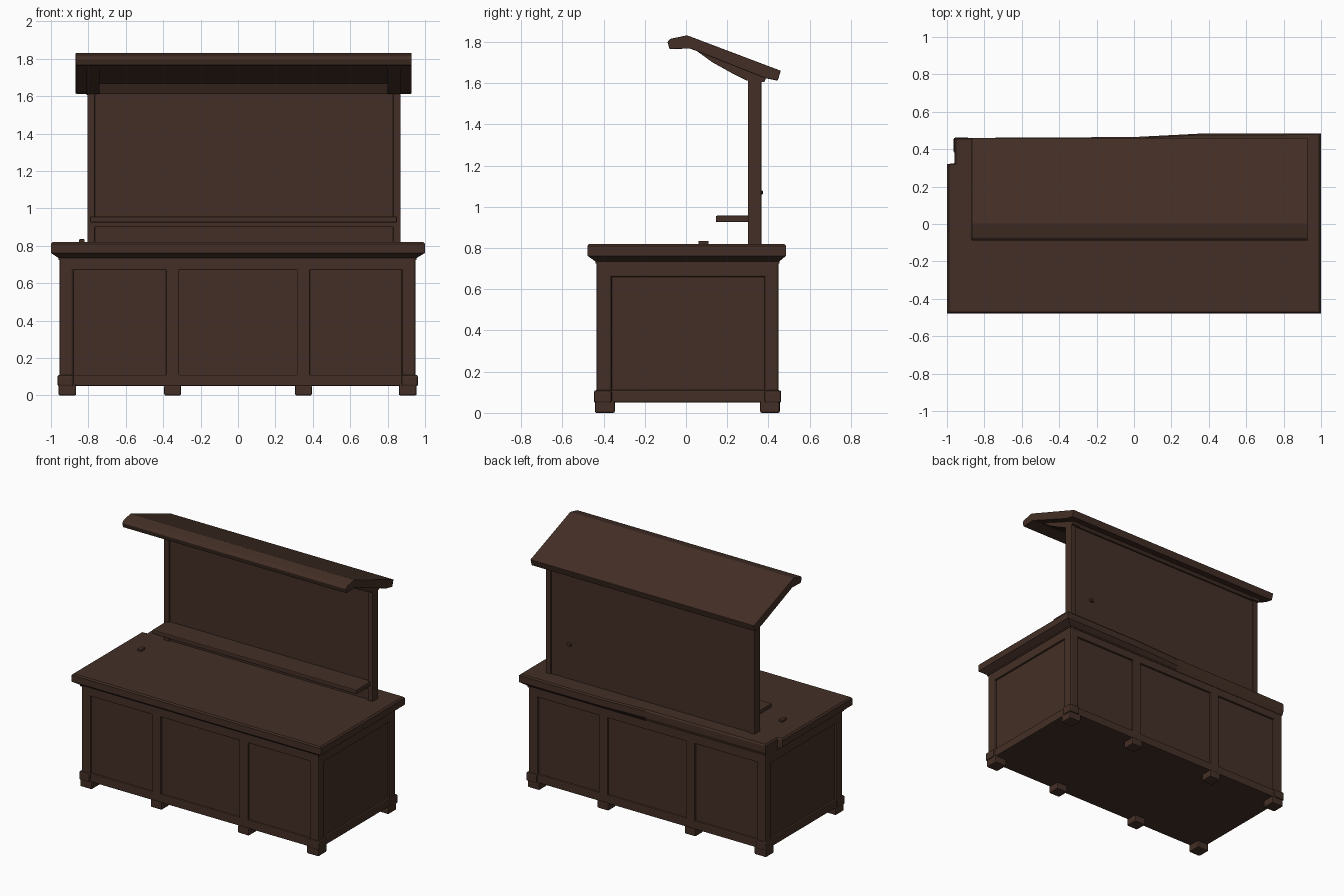
import bpy, bmesh

if "Cube" in bpy.data.objects:
    bpy.data.objects.remove(bpy.data.objects["Cube"])

wood = bpy.data.materials.new("dark brown wood")
wood.diffuse_color = (0.056, 0.028, 0.019, 1)
wood.use_nodes = True
wood.node_tree.nodes["Principled BSDF"].inputs["Base Color"].default_value = wood.diffuse_color


def finish(name, bm, bevel=0.0):
    bmesh.ops.recalc_face_normals(bm, faces=bm.faces)
    me = bpy.data.meshes.new(name)
    bm.to_mesh(me)
    bm.free()
    me.materials.append(wood)
    ob = bpy.data.objects.new(name, me)
    bpy.context.collection.objects.link(ob)
    if bevel:
        m = ob.modifiers.new("bevel", 'BEVEL')
        m.width = bevel
        m.segments = 2
    return ob


def box(name, x, y, z, bevel=0.006):
    """Box from (min, max) pairs."""
    bm = bmesh.new()
    bmesh.ops.create_cube(bm, size=1)
    for v in bm.verts:
        v.co = [a[0] if c < 0 else a[1] for a, c in zip((x, y, z), v.co)]
    return finish(name, bm, bevel)


def loft(name, rings, bevel=0.0):
    """Closed solid through rings with equal point counts."""
    bm = bmesh.new()
    rs = [[bm.verts.new(p) for p in r] for r in rings]
    n = len(rs[0])
    for a, b in zip(rs, rs[1:]):
        for i in range(n):
            j = (i + 1) % n
            bm.faces.new((a[i], a[j], b[j], b[i]))
    bm.faces.new(rs[0])
    bm.faces.new(rs[-1])
    return finish(name, bm, bevel)


def extrude_x(name, profile, x0, x1, bevel=0.0):
    return loft(name, [[(x, y, z) for y, z in profile] for x in (x0, x1)], bevel)


X0, X1, Y0, Y1 = -0.955, 0.95, -0.435, 0.45   # cabinet footprint
ZB, ZT = 0.05, 0.75
D = 0.014                                     # panel recess

# Cabinet core: its sides are the recessed panels
box("cabinet_core", (X0 + D, X1 - D), (Y0 + D, Y1 - D), (ZB, ZT), 0)

# Corner posts, corner base blocks and corner feet
for sx, xs in (("left", (X0, X0 + 0.075)), ("right", (X1 - 0.075, X1))):
    for sy, ys in (("front", (Y0, Y0 + 0.075)), ("back", (Y1 - 0.07, Y1))):
        tag = f"{sx}_{sy}"
        box("corner_post_" + tag, xs, ys, (ZB, ZT), 0.012)
        xo = (xs[0] - 0.01, xs[1]) if sx == "left" else (xs[0], xs[1] + 0.012)
        yo = (ys[0] - 0.012, ys[1]) if sy == "front" else (ys[0], ys[1] + 0.012)
        box("base_block_" + tag, xo, yo, (0.048, 0.11), 0.01)
        fx = (X0 - 0.005, X0 + 0.09) if sx == "left" else (X1 - 0.09, X1 + 0.005)
        fy = (Y0 - 0.007, Y0 + 0.09) if sy == "front" else (Y1 - 0.09, Y1 + 0.004)
        box("corner_foot_" + tag, fx, fy, (0, 0.06), 0.008)

# Front and back: rails, stiles between the three panels, middle feet
for side, ys, fy in (("front", (Y0, Y0 + 0.03), (Y0 - 0.005, Y0 + 0.085)),
                     ("back", (Y1 - 0.03, Y1), (Y1 - 0.085, Y1 + 0.005))):
    box("bottom_rail_" + side, (X0 + 0.03, X1 - 0.03), ys, (0.05, 0.11))
    box("top_rail_" + side, (X0 + 0.03, X1 - 0.03), ys, (0.67, ZT))
    for tag, c in (("left", -0.35), ("right", 0.35)):
        box(f"stile_{side}_{tag}", (c - 0.035, c + 0.035), ys, (0.08, 0.70))
        box(f"middle_foot_{side}_{tag}", (c - 0.045, c + 0.045), fy, (0, 0.055), 0.008)

# End rails
for side, xs in (("left", (X0, X0 + 0.03)), ("right", (X1 - 0.03, X1))):
    box("bottom_rail_" + side, xs, (Y0 + 0.03, Y1 - 0.03), (0.05, 0.11))
    box("top_rail_" + side, xs, (Y0 + 0.03, Y1 - 0.03), (0.66, ZT))

# Countertop with a moulded lower edge; the back left lip is cut away
outer = [(-1, -0.478), (1, -0.478), (1, 0.485), (0.35, 0.483),
         (0, 0.465), (-0.96, 0.46), (-0.96, 0.325), (-1, 0.32)]
inner = [(-0.96, -0.44), (0.955, -0.44), (0.955, 0.453), (0.35, 0.453),
         (0, 0.453), (-0.957, 0.453), (-0.957, 0.325), (-0.96, 0.32)]
top = [(x * 0.99, y * 0.985) for x, y in outer]
loft("countertop", [[(x, y, z) for x, y in ring] for ring, z in
                    ((inner, 0.725), (inner, 0.735), (outer, 0.762),
                     (outer, 0.81), (top, 0.82))])

# Upright back board, end posts and shelf
box("back_board", (-0.79, 0.86), (0.313, 0.358), (0.81, 1.65), 0)
for tag, xs in (("left", (-0.805, -0.765)), ("right", (0.83, 0.87))):
    box("board_post_" + tag, xs, (0.30, 0.366), (0.81, 1.64), 0.005)
box("shelf", (-0.79, 0.85), (0.145, 0.32), (0.925, 0.957), 0.006)
box("shelf_backing", (-0.78, 0.84), (0.30, 0.32), (0.90, 0.93), 0.004)

# Sloped roof, high at the front
roof = [(-0.09, 1.80), (-0.075, 1.815), (0.005, 1.832), (0.46, 1.66),
        (0.445, 1.612), (0.38, 1.625), (0.02, 1.768), (-0.08, 1.765)]
extrude_x("roof", roof, -0.868, 0.928, 0.004)

# Brackets under the roof and a beam along the board top
bracket = [(0.03, 1.772), (0.13, 1.70), (0.22, 1.65), (0.295, 1.612),
           (0.38, 1.605), (0.39, 1.63)]
for tag, x in (("left", -0.81), ("right", 0.80)):
    extrude_x("roof_bracket_" + tag, bracket, x, x + 0.07, 0.003)
extrude_x("roof_beam", [(0.27, 1.675), (0.30, 1.612), (0.37, 1.605), (0.39, 1.63)],
          -0.80, 0.87)

# Small pegs on the counter and the board back
box("counter_peg", (-0.85, -0.82), (0.06, 0.11), (0.815, 0.835), 0.004)
box("board_peg", (0.67, 0.70), (0.35, 0.373), (1.06, 1.08), 0.004)
